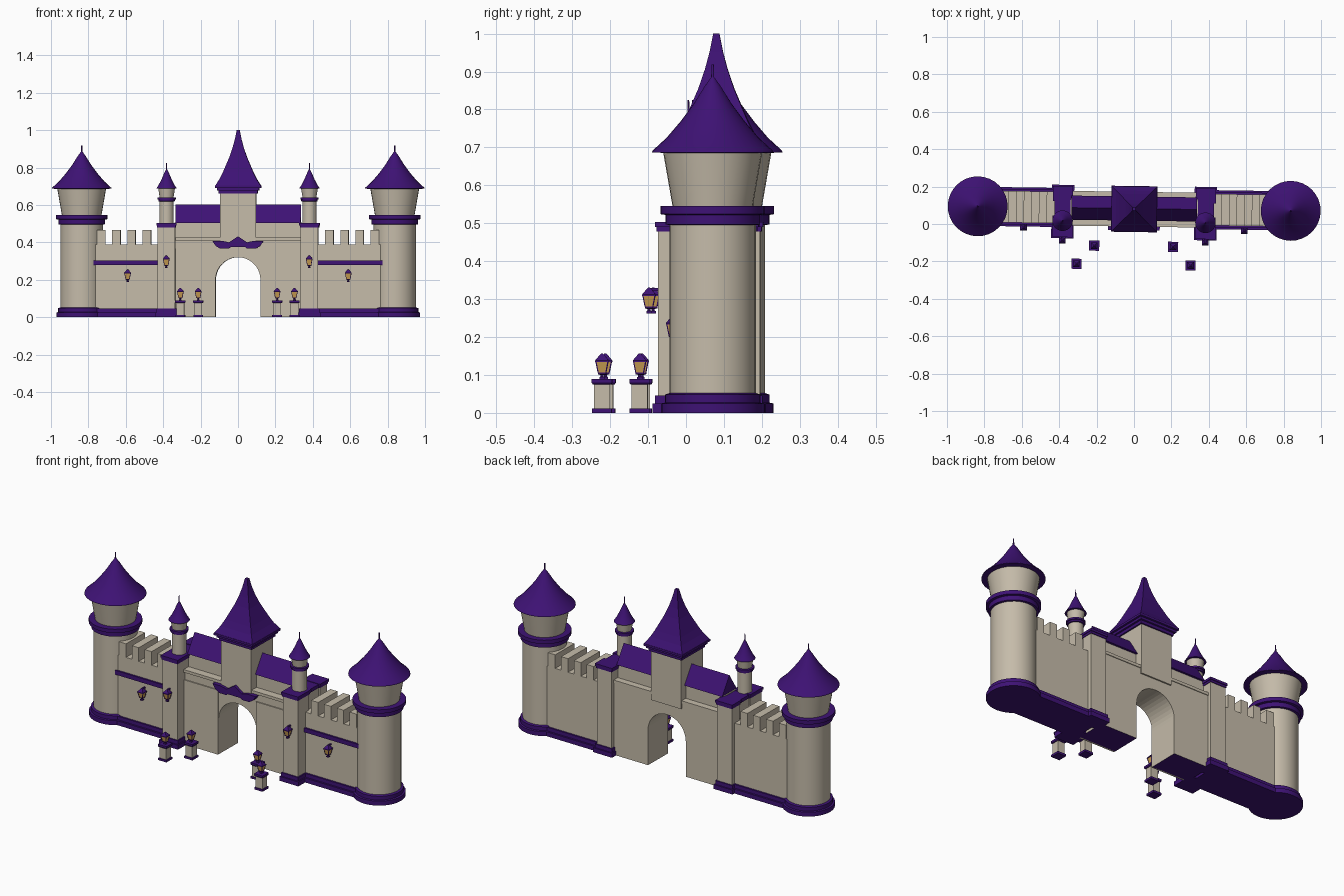
import bpy, bmesh, math

if "Cube" in bpy.data.objects:
    bpy.data.objects.remove(bpy.data.objects["Cube"])

def material(name, rgb):
    m = bpy.data.materials.new(name)
    m.diffuse_color = (*rgb, 1)
    m.use_nodes = True
    m.node_tree.nodes["Principled BSDF"].inputs["Base Color"].default_value = m.diffuse_color
    return m

STONE = material("beige stone", (0.56, 0.50, 0.40))
PURPLE = material("deep purple", (0.048, 0.006, 0.175))
GOLD = material("lantern gold", (0.62, 0.36, 0.09))
TURN = -0.0145          # whole gate sits slightly turned
CY = 0.0825             # centre line of the walls

def finish(name, bm, mat, smooth=False):
    bmesh.ops.recalc_face_normals(bm, faces=bm.faces)
    me = bpy.data.meshes.new(name)
    bm.to_mesh(me)
    bm.free()
    me.materials.append(mat)
    if smooth:
        for p in me.polygons:
            p.use_smooth = True
        me.set_sharp_from_angle(angle=math.radians(25))
    ob = bpy.data.objects.new(name, me)
    bpy.context.collection.objects.link(ob)
    ob.rotation_euler.z = TURN
    return ob

def extrude(name, pts, vec, mat):
    """Extrude a closed 3D outline along vec."""
    bm = bmesh.new()
    f = bm.faces.new([bm.verts.new(p) for p in pts])
    r = bmesh.ops.extrude_face_region(bm, geom=[f], use_keep_orig=True)
    bmesh.ops.translate(bm, vec=vec, verts=[v for v in r["geom"] if isinstance(v, bmesh.types.BMVert)])
    return finish(name, bm, mat)

def box(name, x, y, z, mat):
    x0, x1 = sorted(x)
    pts = [(x0, y[0], z[0]), (x1, y[0], z[0]), (x1, y[1], z[0]), (x0, y[1], z[0])]
    return extrude(name, pts, (0, 0, z[1] - z[0]), mat)

def lathe(name, cx, cy, prof, mat, n=32):
    """Stack of n-sided rings from (radius, z); n=4 gives square sections with half-width = radius."""
    bm = bmesh.new()
    k, off = (math.sqrt(2), math.pi / 4) if n == 4 else (1, 0)
    rings = [[bm.verts.new((cx + r * k * math.cos(off + 2 * math.pi * i / n),
                            cy + r * k * math.sin(off + 2 * math.pi * i / n), z))
              for i in range(n)] for r, z in prof]
    for a, b in zip(rings, rings[1:]):
        for i in range(n):
            j = (i + 1) % n
            bm.faces.new((a[i], a[j], b[j], b[i]))
    bm.faces.new(rings[0])
    bm.faces.new(rings[-1])
    return finish(name, bm, mat, n > 4)

def lantern(name, x, y, z):
    """Tapered glass body with purple foot, cap and corner bars; z is the bottom."""
    lathe(name + "_foot", x, y, [(.007, z), (.007, z + .006), (.004, z + .008), (.004, z + .012),
                                 (.011, z + .014), (.011, z + .018)], PURPLE, 4)
    lathe(name + "_glass", x, y, [(.010, z + .018), (.0155, z + .046)], GOLD, 4)
    lathe(name + "_cap", x, y, [(.018, z + .046), (.018, z + .050), (.010, z + .060), (.003, z + .068)], PURPLE, 4)
    for a in (-1, 1):
        for b in (-1, 1):
            t, w, q = .0155, .010, .0015
            pts = [(x + a * w + u * q, y + b * w + v * q, z + .018)
                   for u, v in ((-1, -1), (1, -1), (1, 1), (-1, 1))]
            extrude(name + "_bar", pts, (a * (t - w), b * (t - w), .028), PURPLE)

for s, side in ((-1, "left"), (1, "right")):
    # big round corner tower
    tx = s * .837
    lathe(side + "_tower_base", tx, CY, [(.136, 0), (.136, .025), (.126, .027), (.126, .048), (.115, .052)], PURPLE)
    lathe(side + "_tower_body", tx, CY, [(.114, .04), (.114, .51)], STONE)
    lathe(side + "_tower_collar", tx, CY, [(.114, .495), (.125, .497), (.125, .522), (.138, .524),
                                           (.138, .545), (.10, .546)], PURPLE)
    lathe(side + "_tower_flare", tx, CY, [(.105, .54), (.131, .69)], STONE)
    lathe(side + "_tower_roof", tx, CY, [(.12, .685), (.16, .687), (.158, .692), (.122, .725), (.085, .768),
                                         (.05, .815), (.022, .86), (.004, .885), (.003, .918)], PURPLE)

    # side wall with merlons
    box(side + "_wall", (s * .38, s * .80), (-.002, .167), (0.02, .388), STONE)
    box(side + "_wall_base", (s * .36, s * .84), (-.022, .187), (0, .025), PURPLE)
    box(side + "_wall_base_step", (s * .36, s * .84), (-.012, .177), (.025, .046), PURPLE)
    box(side + "_wall_band", (s * .42, s * .78), (-.012, .0), (.278, .302), PURPLE)
    for i in range(4):
        x = .466 + i * .0812
        box(side + "_merlon", (s * x, s * (x + .044)), (-.002, .167), (.387, .465), STONE)

    # pier: front and back blocks joined by a narrower middle
    px = s * .382
    for part, y0, y1 in (("front", -.068, .032), ("back", .125, .19)):
        box(f"{side}_pier_{part}", (px - .047, px + .047), (y0, y1), (.03, .485), STONE)
        box(f"{side}_pier_{part}_cap", (px - .054, px + .054), (y0 - .008, y1 + .008), (.49, .503), PURPLE)
        box(f"{side}_pier_{part}_cap_step", (px - .050, px + .050), (y0 - .004, y1 + .004), (.478, .49), PURPLE)
        box(f"{side}_pier_{part}_base", (px - .060, px + .060), (y0 - .014, y1 + .014), (0, .025), PURPLE)
        box(f"{side}_pier_{part}_base_step", (px - .054, px + .054), (y0 - .007, y1 + .007), (.025, .046), PURPLE)
    box(side + "_pier_middle", (px - .04, px + .04), (.02, .14), (0.02, .48), STONE)
    box(side + "_pier_middle_cap", (px - .045, px + .045), (.02, .14), (.48, .50), PURPLE)

    # small turret on the pier
    ty = .012
    lathe(side + "_turret_body", px, ty, [(.038, .50), (.038, .63)], STONE, 24)
    lathe(side + "_turret_collar", px, ty, [(.038, .618), (.044, .62), (.044, .629), (.049, .63),
                                            (.049, .64), (.035, .641)], PURPLE, 24)
    lathe(side + "_turret_flare", px, ty, [(.037, .64), (.045, .69)], STONE, 24)
    lathe(side + "_turret_roof", px, ty, [(.042, .687), (.055, .688), (.043, .706), (.028, .735), (.012, .772),
                                          (.003, .79), (.002, .825)], PURPLE, 24)

    # roof beside the centre tower: gable running along x
    gable = [(s * .09, .018, .503), (s * .09, .147, .503), (s * .09, .0825, .603)]
    extrude(side + "_gable_roof", gable, (s * .245, 0, 0), PURPLE)

    # wall lanterns on brackets
    for x, y, z in ((.59, -.002, .187), (.382, -.068, .262)):
        box(side + "_lantern_bracket", (s * x - .004, s * x + .004), (y - .026, y + .002), (z + .060, z + .067), PURPLE)
        lantern(side + "_wall_lantern", s * x, y - .024, z)

    # lamp pedestals before the gate
    for x, y in ((.305, -.217), (.211, -.119)):
        lathe(side + "_pedestal_foot", s * x, y, [(.026, 0), (.026, .012)], PURPLE, 4)
        lathe(side + "_pedestal", s * x, y, [(.021, .012), (.021, .078)], STONE, 4)
        lathe(side + "_pedestal_cap", s * x, y, [(.024, .075), (.027, .079), (.027, .09)], PURPLE, 4)
        lantern(side + "_pedestal_lantern", s * x, y, .088)

# gate wall with arched passage; underside purple
def gate(name, y0, y1, top):
    arch = [(.12 * math.cos(math.pi * i / 20), y0, .20 + .12 * math.sin(math.pi * i / 20)) for i in range(21)]
    pts = [(.345, y0, 0), (.345, y0, top), (-.345, y0, top), (-.345, y0, 0), (-.12, y0, 0)]
    return extrude(name, pts + arch[::-1] + [(.12, y0, 0)], (0, y1 - y0, 0), STONE)

wall = gate("gate_wall", -.004, .168, .412)
wall.data.materials.append(PURPLE)
for p in wall.data.polygons:
    if p.normal.z < -.9 and p.center.z < .01:
        p.material_index = 1
for s in (-1, 1):
    box("gate_wall_panel", (s * .12, s * .34), (-.010, .0), (0, .366), STONE)
    box("gate_cornice", (s * .09, s * .34), (-.014, .172), (.41, .426), STONE)
    box("gate_upper_wall", (s * .08, s * .34), (.03, .135), (.42, .505), STONE)

# centre tower with concave square spire
box("centre_tower", (-.096, .096), (-.018, .176), (.38, .67), STONE)
lathe("spire_eaves", 0, .08, [(.104, .66), (.104, .676), (.113, .677), (.113, .69), (.123, .691),
                              (.123, .703)], PURPLE, 4)
lathe("spire_roof", 0, .08, [(.121, .703), (.098, .74), (.081, .775), (.064, .815), (.047, .855),
                             (.030, .905), (.018, .95), (.008, 1.0)], PURPLE, 4)

# peaked purple bracket above the arch
half = [(.0, .432), (.048, .400), (.085, .408), (.138, .408), (.118, .380), (.095, .366), (.05, .366), (.04, .374)]
outline = half + [(-x, z) for x, z in half[:0:-1]]
extrude("arch_bracket", [(x, -.034, z) for x, z in outline], (0, .034, 0), PURPLE)
